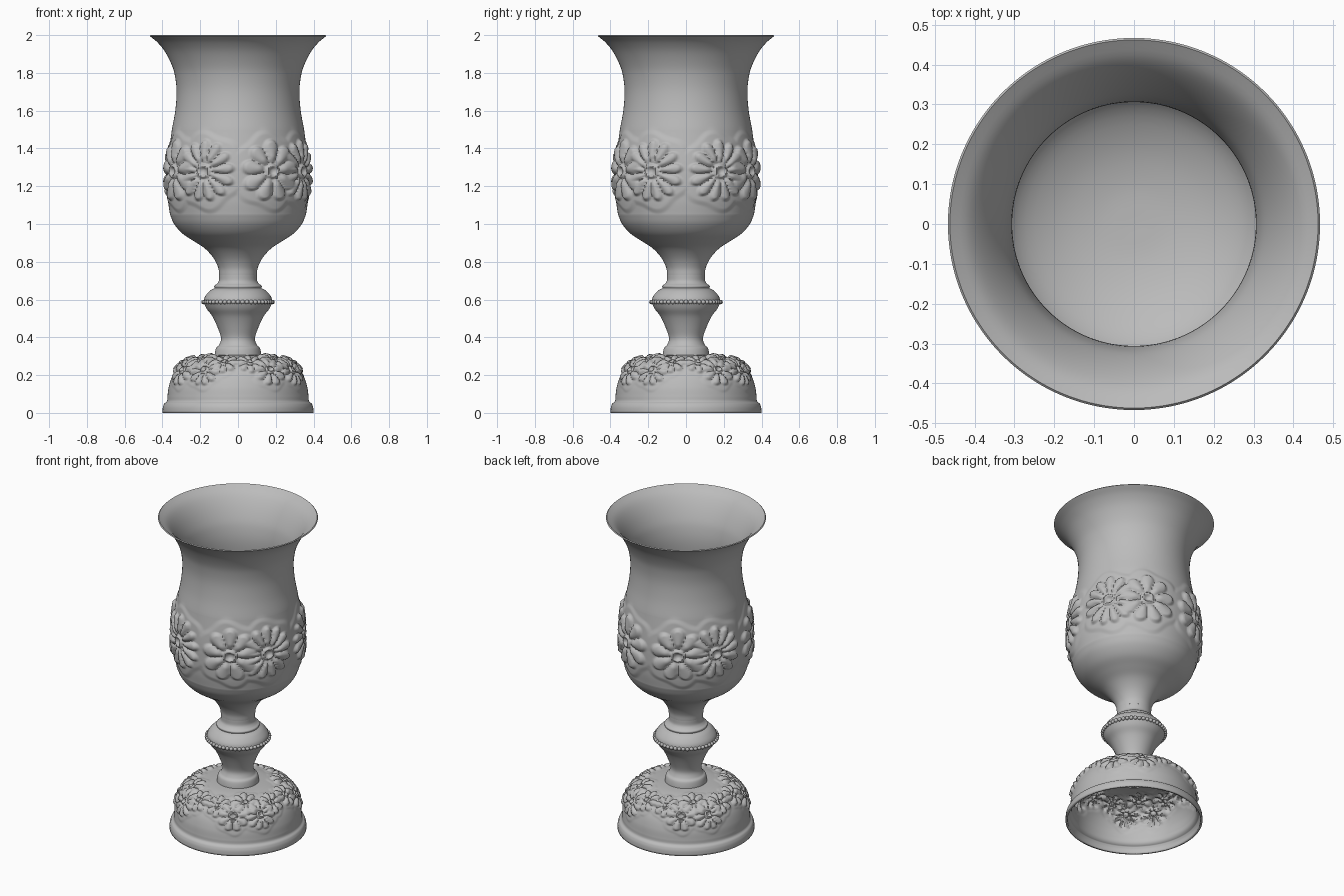
import bpy, bmesh, math
from mathutils import Vector

if "Cube" in bpy.data.objects:
    bpy.data.objects.remove(bpy.data.objects["Cube"], do_unlink=True)

SEGS = 240
metal = bpy.data.materials.new("plain_grey")
metal.use_nodes = True
GREY = (0.5, 0.5, 0.5, 1)
metal.diffuse_color = GREY
metal.node_tree.nodes["Principled BSDF"].inputs["Base Color"].default_value = GREY


def step(a, b, x):
    t = min(1, max(0, (x - a) / (b - a)))
    return t * t * (3 - 2 * t)


def spline(points, n):
    """Smooth curve through (radius, height) points."""
    p = [Vector(q) for q in points]
    p = [2 * p[0] - p[1]] + p + [2 * p[-1] - p[-2]]
    out = []
    for a, b, c, d in zip(p, p[1:], p[2:], p[3:]):
        for i in range(n):
            t = i / n
            out.append(0.5 * (2 * b + (c - a) * t + (2 * a - 5 * b + 4 * c - d) * t ** 2
                              + (3 * b - a - 3 * c + d) * t ** 3))
    return out + [p[-2]]


def flower(u, v, size, petals, high):
    """Height of an embossed flower: petals round a ringed centre."""
    rho, phi = math.hypot(u, v) / size, math.atan2(u, v)
    if rho > 1.05:
        return 0
    p = abs(math.cos(petals * phi / 2))
    edge = 0.62 + 0.36 * p ** 0.5 * (0.93 + 0.07 * math.cos(3 * phi))
    h = p ** 0.6 * step(0.12, 0.45, rho) * (1 - step(edge - 0.14, edge, rho))
    ring = 0.9 * math.exp(-((rho - 0.16) / 0.06) ** 2)
    return high * max(h * (1.1 - 0.3 * rho), ring)


def relief(flowers, high, ground):
    """Relief from flowers (angle, arc position, size, petals) on a raised ground."""
    def height(a, r, s):
        best = 0
        for angle, centre, size, petals in flowers:
            d = (a - angle + math.pi) % math.tau - math.pi
            u, v = r * d, s - centre
            if math.hypot(u, v) < size * 1.5:
                wave = 1.12 + 0.07 * math.cos(6 * math.atan2(u, v) + 1)
                base = ground * (1 - step(wave - 0.1, wave + 0.1, math.hypot(u, v) / size))
                best = max(best, base + flower(u, v, size, petals, high))
        return best
    return height


def lathe(name, curve, height=None, segs=SEGS):
    """Turn a profile round z, pushing the surface out by the relief."""
    bm = bmesh.new()
    rows, s = [], 0
    for i, q in enumerate(curve):
        t = (curve[min(i + 1, len(curve) - 1)] - curve[max(i - 1, 0)]).normalized()
        s += (q - curve[i - 1]).length if i else 0
        if q.x < 1e-4:
            rows.append([bm.verts.new((0, 0, q.y))] * segs)
            continue
        row = []
        for k in range(segs):
            a = math.tau * k / segs
            h = height(a, q.x, s) if height else 0
            r, z = q.x + t.y * h, q.y - t.x * h
            row.append(bm.verts.new((r * math.sin(a), -r * math.cos(a), z)))
        rows.append(row)
    for lo, hi in zip(rows, rows[1:]):
        for k in range(segs):
            j = (k + 1) % segs
            bm.faces.new(dict.fromkeys((lo[k], lo[j], hi[j], hi[k])))
    mesh = bpy.data.meshes.new(name)
    bm.to_mesh(mesh)
    bm.free()
    obj = bpy.data.objects.new(name, mesh)
    bpy.context.collection.objects.link(obj)
    finish(obj)
    return obj


def finish(obj):
    obj.data.materials.append(metal)
    bpy.ops.object.select_all(action="DESELECT")
    obj.select_set(True)
    bpy.context.view_layer.objects.active = obj
    bpy.ops.object.shade_smooth_by_angle(angle=math.radians(50))


def arc_at(curve, z):
    """Distance along the profile to a height."""
    s = 0
    for a, b in zip(curve, curve[1:]):
        if (a.y - z) * (b.y - z) <= 0:
            return s
        s += (b - a).length
    return s


# Cup: plain lower bowl, flower band, flared lip and hollow inside
bowl = spline([(.1, .73), (.105, .77), (.13, .82), (.175, .87), (.235, .91),
               (.295, .95), (.338, 1.0), (.36, 1.05)], 5)
band = spline([(.36, 1.05), (.37, 1.12), (.373, 1.2), (.372, 1.3), (.363, 1.4),
               (.35, 1.5)], 24)
lip = spline([(.35, 1.5), (.332, 1.6), (.325, 1.7), (.333, 1.78), (.35, 1.84), (.385, 1.91),
              (.425, 1.96), (.467, 1.995)], 5)
inside = spline([(.462, 2.0), (.412, 1.965), (.37, 1.91), (.334, 1.84), (.315, 1.78),
                 (.306, 1.7), (.313, 1.6), (.335, 1.47), (.35, 1.3), (.35, 1.15),
                 (.335, 1.04), (.29, .97), (.2, .92), (.1, .895), (0, .89)], 4)
outer = bowl[:-1] + band[:-1] + lip
mid = arc_at(outer, 1.28)
cup_flowers = []
for quarter in range(4):
    for side in (-1, 1):
        angle = math.radians(45 + 90 * quarter + 17 * side)
        broad = (side < 0) == (quarter in (0, 2, 3))
        cup_flowers.append((angle, mid, .18, 9 if broad else 13))
lathe("cup", outer + inside, relief(cup_flowers, .022, .007))

# Stem: collar, waist, swelling knop and neck
lower = spline([(.125, .29), (.122, .32), (.115, .345), (.1, .36), (.09, .395),
                (.107, .45), (.135, .51), (.165, .55), (.183, .585)], 5)
upper = spline([(.183, .585), (.175, .615), (.15, .645), (.124, .66)], 5)
neck = spline([(.124, .66), (.126, .672), (.112, .683), (.101, .70), (.1, .73)], 5)
lathe("stem", lower + upper[1:] + neck[1:], segs=96)

# Row of beads round the knop
bm = bmesh.new()
for k in range(48):
    a = math.tau * k / 48
    new = bmesh.ops.create_icosphere(bm, subdivisions=2, radius=.012)["verts"]
    bmesh.ops.translate(bm, verts=new, vec=(.183 * math.sin(a), -.183 * math.cos(a), .587))
bead_mesh = bpy.data.meshes.new("knop_beads")
bm.to_mesh(bead_mesh)
bm.free()
beads = bpy.data.objects.new("knop_beads", bead_mesh)
bpy.context.collection.objects.link(beads)
finish(beads)

# Foot: hollow embossed dome on a stepped rim
foot_rim = spline([(.4, 0), (.398, .03), (.39, .05)], 3)
foot_step = spline([(.39, .05), (.376, .062), (.374, .085)], 3)
dome = spline([(.374, .085), (.366, .14), (.345, .2), (.308, .25), (.26, .28), (.2, .298),
               (.13, .306), (0, .31)], 14)
foot_curve = foot_rim + foot_step[1:] + dome[1:]
low, high = arc_at(foot_curve, .225), arc_at(foot_curve, .262)
foot_flowers = []
for quarter in range(4):
    for offset, centre, size, petals in ((-15, low, .1, 9), (13, low, .1, 11),
                                         (-1, high + .03, .09, 8), (-33, high, .08, 8),
                                         (31, high, .08, 8)):
        foot_flowers.append((math.radians(45 + 90 * quarter + offset), centre, size, petals))
foot = lathe("foot", foot_curve, relief(foot_flowers, .018, .003))
shell = foot.modifiers.new("shell", "SOLIDIFY")
shell.thickness = .012
shell.offset = -1
